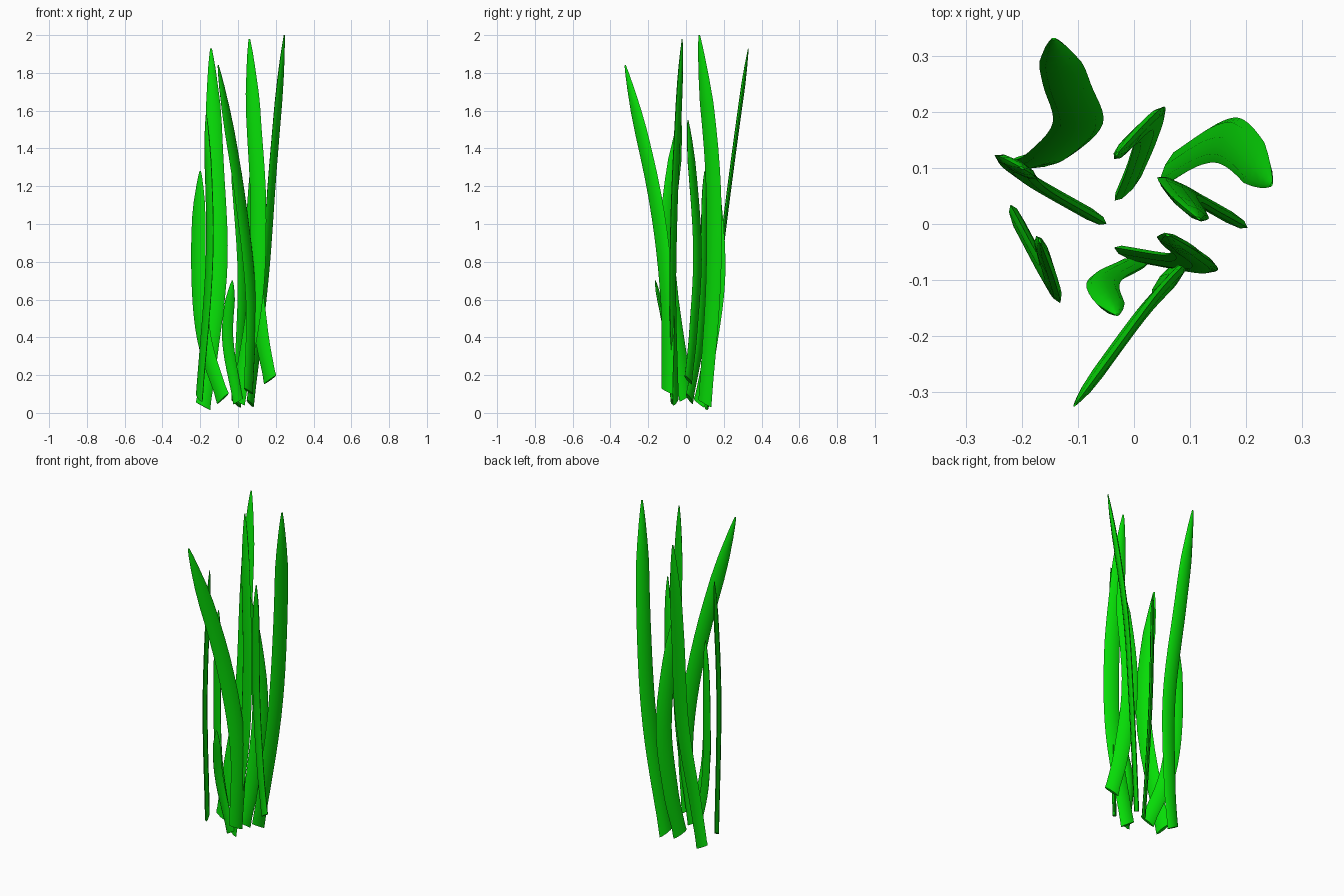
import bpy, math
from mathutils import Vector

if "Cube" in bpy.data.objects:
    bpy.data.objects.remove(bpy.data.objects["Cube"])

mat = bpy.data.materials.new("leaf_green")
mat.diffuse_color = (0.002, 0.72, 0.002, 1)
mat.use_nodes = True
mat.node_tree.nodes["Principled BSDF"].inputs["Base Color"].default_value = mat.diffuse_color

STEPS, SIDES = 6, 8


def spline(pts):
    """Smooth centre line through the points."""
    p = [Vector(q) for q in pts]
    p = [2 * p[0] - p[1]] + p + [2 * p[-1] - p[-2]]
    out = []
    for i in range(1, len(p) - 2):
        a, b, c, d = p[i - 1:i + 3]
        for s in range(STEPS):
            t = s / STEPS
            out.append(0.5 * (2 * b + (c - a) * t + (2 * a - 5 * b + 4 * c - d) * t ** 2
                              + (3 * b - a - 3 * c + d) * t ** 3))
    return out + [p[-2]]


def blade(name, angle, *pts):
    """Lens-section blade: angle turns the flat side, pts run from base to tip."""
    line = spline(pts)
    line.insert(-1, line[-2].lerp(line[-1], 0.6))
    n = len(line)
    z0, z1 = line[0].z, line[-1].z
    width = 0.09 if z1 > 1 else 0.06
    flat = Vector((math.cos(math.radians(angle)), math.sin(math.radians(angle)), 0))
    lean = math.copysign(0.4, flat.dot(line[STEPS] - line[0]))
    verts, faces = [], []
    for i, c in enumerate(line):
        tan = (line[min(i + 1, n - 1)] - line[max(i - 1, 0)]).normalized()
        side = (flat - tan * flat.dot(tan)).normalized()
        thick = tan.cross(side)
        # width swells in the middle and tapers quickly at the tip
        t = (c.z - z0) / (z1 - z0)
        w = width / 2 * (0.85 + 0.15 * math.sin(math.pi * min(1, t * 1.1)))
        w *= max(0.03, min(1, (1 - t) / 0.17)) ** 0.6
        h = 0.011 * min(1, w / (width * 0.3))
        for k in range(SIDES):
            a = 2 * math.pi * k / SIDES
            v = c + side * (w * math.cos(a)) + thick * (h * math.sin(a))
            if i == 0:  # slanted cut at the base
                v.z -= lean * w * math.cos(a)
            verts.append(v)
    for i in range(n - 1):
        for k in range(SIDES):
            m = (k + 1) % SIDES
            faces.append((i * SIDES + k, i * SIDES + m, (i + 1) * SIDES + m, (i + 1) * SIDES + k))
    faces.append(tuple(reversed(range(SIDES))))
    faces.append(tuple((n - 1) * SIDES + k for k in range(SIDES)))
    me = bpy.data.meshes.new(name)
    me.from_pydata(verts, [], faces)
    me.materials.append(mat)
    ob = bpy.data.objects.new(name, me)
    bpy.context.collection.objects.link(ob)
    bpy.ops.object.select_all(action='DESELECT')
    ob.select_set(True)
    bpy.context.view_layer.objects.active = ob
    bpy.ops.object.shade_smooth_by_angle(angle=math.radians(50))


# tall blades
blade("back_left_blade", 0, (-.185, .11, .035), (-.15, .125, .3), (-.1, .18, .8), (-.12, .25, 1.35), (-.143, .33, 1.93))
blade("right_blade", 63, (.065, .1, .05), (.14, .145, .7), (.185, .14, 1.3), (.245, .07, 2))
blade("middle_blade", -20, (0, -.055, .06), (.09, -.07, .6), (.107, -.062, 1.1), (.083, -.042, 1.55), (.06, -.02, 1.98))
blade("front_leaning_blade", 52, (.055, -.1, .115), (.068, -.1, .6), (.01, -.165, 1.15), (-.105, -.322, 1.84))
# medium blades
blade("back_blade", 50, (-.01, .07, .05), (.015, .13, .35), (.025, .175, .8), (-.03, .125, 1.45))
blade("inner_right_blade", -30, (.17, .012, .175), (.12, .04, .45), (.08, .06, .9), (.115, .01, 1.55))
blade("left_edge_blade", -66, (-.205, 0, .08), (-.15, -.1, .85), (-.168, -.03, 1.58))
blade("left_blade", -30, (-.08, .018, .075), (-.18, .075, .4), (-.21, .1, .8), (-.2, .1, 1.28))
# short blade
blade("short_front_blade", 0, (0, -.07, .06), (-.055, -.105, .4), (-.03, -.162, .7))
